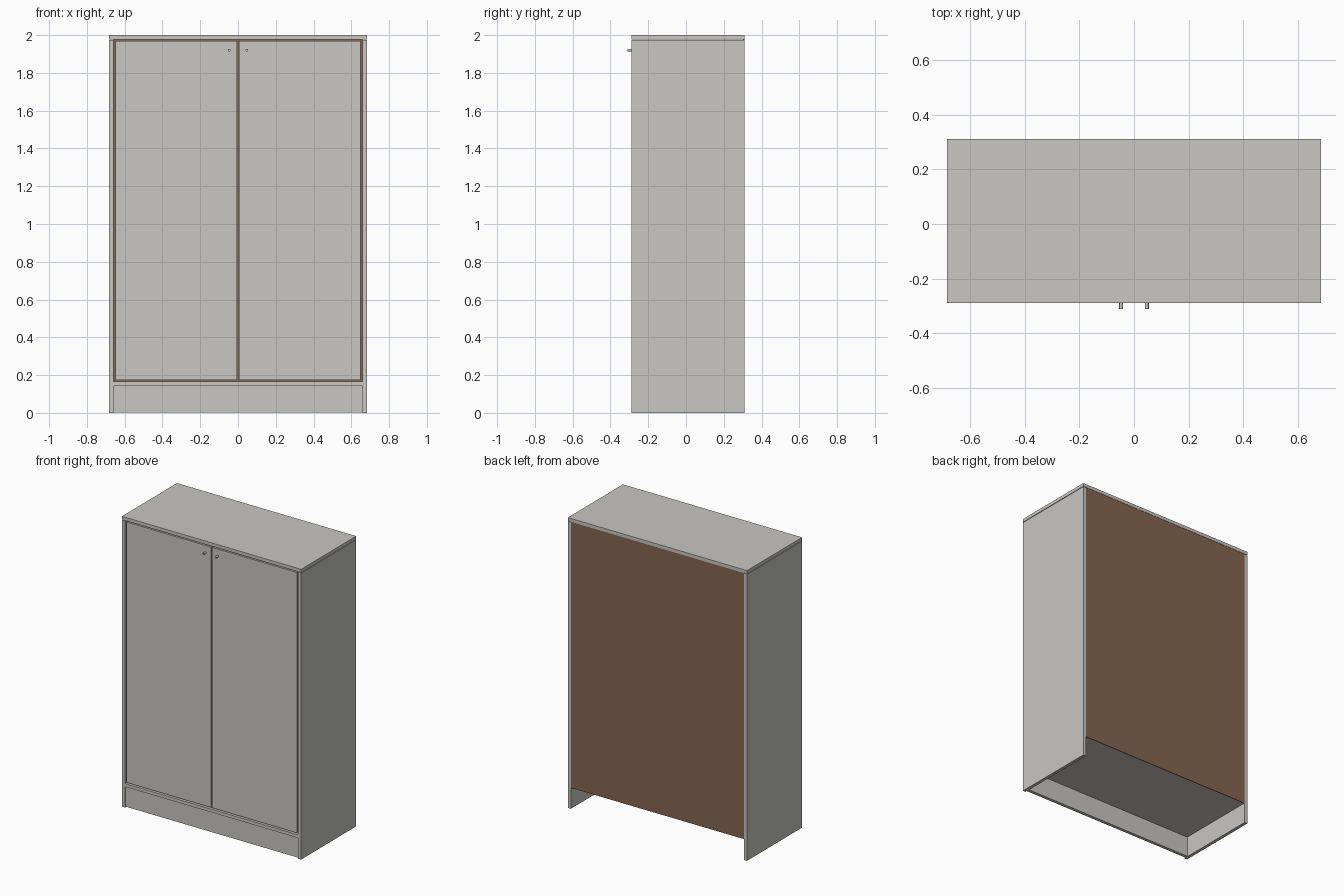
import bpy
import math

cube = bpy.data.objects.get("Cube")
if cube:
    bpy.data.objects.remove(cube, do_unlink=True)


def make_material(name, color):
    mat = bpy.data.materials.new(name)
    mat.use_nodes = True
    mat.diffuse_color = color
    mat.node_tree.nodes["Principled BSDF"].inputs["Base Color"].default_value = color
    return mat


grey = make_material("warm grey paint", (0.58, 0.57, 0.54, 1))
brown = make_material("brown hardboard", (0.235, 0.133, 0.08, 1))


def board(name, x, y, z, mat=grey):
    """Box spanning the given (low, high) ranges."""
    spans = (x, y, z)
    bpy.ops.mesh.primitive_cube_add(size=1, location=[(a + b) / 2 for a, b in spans])
    obj = bpy.context.object
    obj.name = name
    obj.scale = [b - a for a, b in spans]
    bpy.ops.object.transform_apply(location=False, rotation=False, scale=True)
    obj.data.materials.append(mat)
    return obj


# Main dimensions
HALF, INNER = 0.683, 0.66
FRONT, BACK = -0.288, 0.311
TOP, UNDER_TOP = 2.0, 1.977
SHELF_LOW, SHELF_HIGH = 0.143, 0.165

# Carcass
board("top_panel", (-HALF, HALF), (FRONT, BACK), (UNDER_TOP, TOP))
board("bottom_panel", (-INNER, INNER), (FRONT, BACK - 0.008), (SHELF_LOW, SHELF_HIGH))
board("plinth", (-INNER, INNER), (FRONT + 0.008, FRONT + 0.03), (0.003, SHELF_LOW))
board("back_panel", (-INNER, INNER), (BACK - 0.008, BACK - 0.002),
      (SHELF_LOW, UNDER_TOP), brown)

# Mirrored sides, doors and knobs
for side, s in (("left", 1), ("right", -1)):
    def span(a, b):
        return tuple(sorted((s * a, s * b)))

    board(side + "_side_panel", span(INNER, HALF - 0.001), (FRONT, BACK),
          (0, UNDER_TOP - 0.003))
    board(side + "_door", span(0.004, 0.649), (FRONT + 0.001, FRONT + 0.022),
          (0.175, 1.969))
    bpy.ops.mesh.primitive_cylinder_add(
        vertices=16, radius=0.007, depth=0.023,
        location=(s * 0.047, FRONT - 0.0115, 1.92), rotation=(math.pi / 2, 0, 0))
    knob = bpy.context.object
    knob.name = side + "_knob"
    knob.data.materials.append(grey)
    bpy.ops.object.shade_smooth_by_angle()
